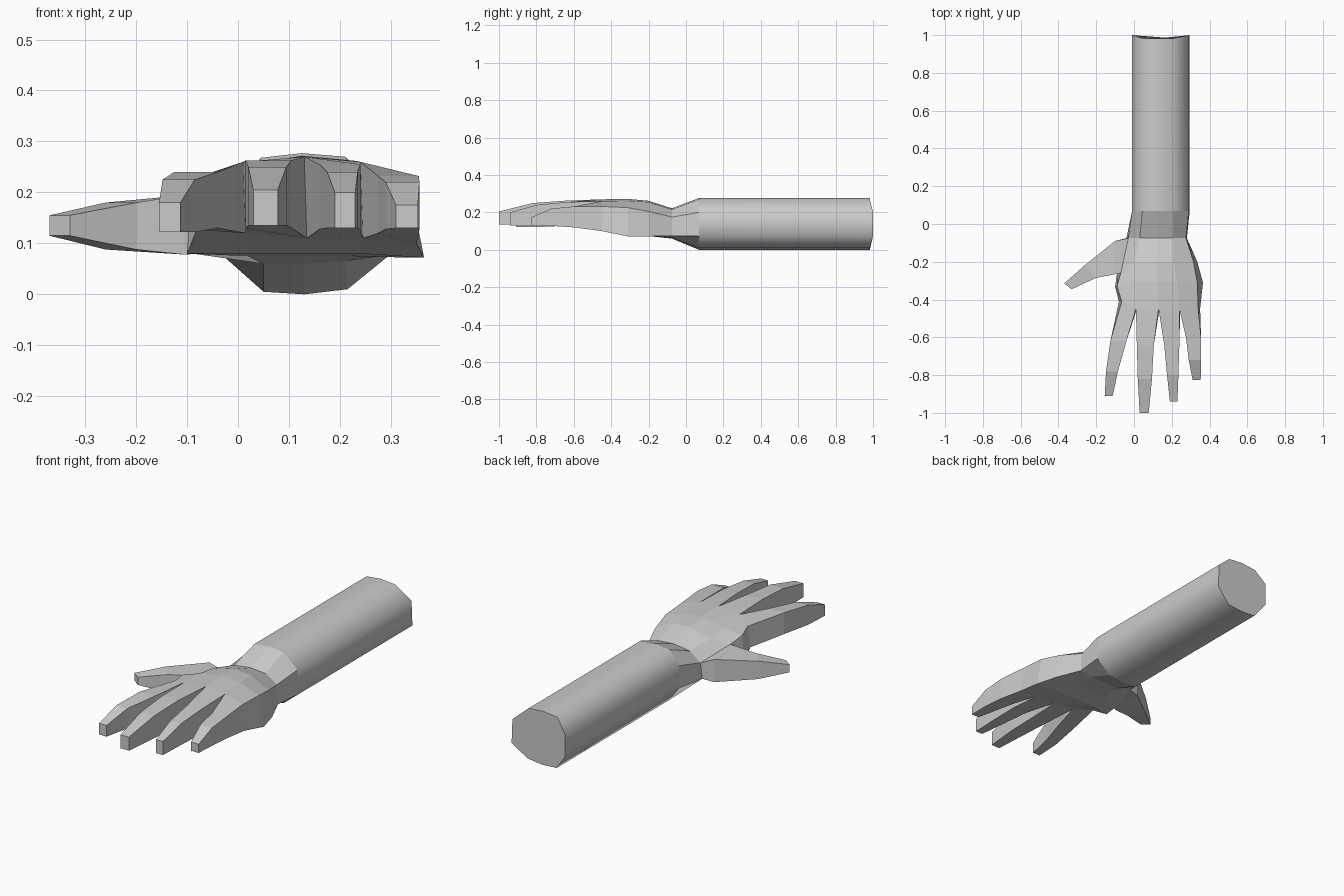
import bpy
import bmesh

cube = bpy.data.objects.get("Cube")
if cube:
    bpy.data.objects.remove(cube, do_unlink=True)

skin = bpy.data.materials.new("light grey")
skin.use_nodes = True
grey = (0.6, 0.6, 0.6, 1.0)
skin.diffuse_color = grey
skin.node_tree.nodes["Principled BSDF"].inputs["Base Color"].default_value = grey

# Cross-sections (x, z): five points over the top, then five back underneath
FOREARM = [(-.01, .2), (.045, .268), (.125, .277), (.21, .27), (.29, .2),
           (.295, .075), (.215, .01), (.13, 0), (.05, .005), (-.01, .085)]
WRIST = [(-.03, .165), (.03, .21), (.125, .222), (.21, .215), (.275, .175),
         (.28, .075), (.21, .065), (.13, .06), (.05, .06), (-.04, .085)]
PALM = [(-.07, .2), (0, .235), (.12, .262), (.21, .255), (.315, .205),
        (.335, .072), (.22, .075), (.12, .075), (.02, .075), (-.09, .08)]
PALM_WIDE = [(-.09, .225), (0, .25), (.125, .272), (.23, .262), (.335, .225),
             (.365, .072), (.24, .08), (.13, .08), (.02, .08), (-.1, .08)]
KNUCKLES = [(-.065, .235), (.01, .26), (.13, .27), (.24, .26), (.34, .232),
            (.35, .1), (.245, .11), (.135, .11), (.015, .12), (-.08, .13)]
COUNT = len(FOREARM)
SIDE_POINTS = (0, 4, 5, 9)
THUMB_SIDE = (0, 9)

# Finger sections: y, left x, right x, top z, bottom z
FINGERS = [
    [(-.62, -.125, -.04, .24, .13), (-.78, -.148, -.085, .225, .122),
     (-.91, -.155, -.113, .18, .122)],
    [(-.64, .015, .105, .263, .13), (-.82, .02, .095, .25, .135),
     (-1, .03, .078, .205, .135)],
    [(-.64, .16, .24, .255, .128), (-.8, .175, .235, .24, .13),
     (-.94, .19, .23, .2, .13)],
    [(-.6, .275, .355, .232, .12), (-.72, .29, .356, .22, .128),
     (-.825, .31, .353, .175, .13)],
]
# Thumb sections: outer xy, inner xy, top z, bottom z
THUMB = [((-.1, -.09), (-.105, -.267), .195, .078),
         ((-.26, -.218), (-.2, -.285), .18, .088),
         ((-.37, -.315), (-.33, -.345), .155, .115)]

bm = bmesh.new()


def add_ring(section, y, side_y=None, sides=SIDE_POINTS):
    """Place a cross-section at y, with chosen side points shifted to side_y."""
    ring = []
    for i, (x, z) in enumerate(section):
        shifted = side_y is not None and i in sides
        ring.append(bm.verts.new((x, side_y if shifted else y, z)))
    return ring


def bridge(a, b, skip=(), smooth=False):
    """Join two loops of equal length with quads."""
    n = len(a)
    for i in range(n):
        if i not in skip:
            j = (i + 1) % n
            face = bm.faces.new((a[i], a[j], b[j], b[i]))
            face.smooth = smooth


def grow_digit(base, sections):
    """Extend a digit from four base corners through its sections."""
    loop = base
    for left, right, top, bottom in sections:
        corners = [(*left, top), (*right, top), (*right, bottom), (*left, bottom)]
        new_loop = [bm.verts.new(c) for c in corners]
        bridge(loop, new_loop)
        loop = new_loop
    bm.faces.new(loop)


# Forearm, wrist and palm as one continuous skin
elbow = add_ring(FOREARM, .983, 1.0)
arm_end = add_ring(FOREARM, .07)
wrist = add_ring(WRIST, -.075)
palm = add_ring(PALM, -.2, -.26, THUMB_SIDE)
palm_wide = add_ring(PALM_WIDE, -.31, -.33, THUMB_SIDE)
knuckles = add_ring(KNUCKLES, -.45, -.41, THUMB_SIDE)

bm.faces.new(elbow)
bridge(elbow, arm_end, smooth=True)
bridge(arm_end, wrist)
bridge(wrist, palm, skip=(COUNT - 1,))
bridge(palm, palm_wide)
bridge(palm_wide, knuckles)

# Four fingers from the knuckle faces
for i, finger in enumerate(FINGERS):
    base = [knuckles[i], knuckles[i + 1], knuckles[-2 - i], knuckles[-1 - i]]
    grow_digit(base, [((xl, y), (xr, y), top, bottom)
                      for y, xl, xr, top, bottom in finger])

# Thumb from the open side of the palm
grow_digit([wrist[0], palm[0], palm[-1], wrist[-1]], THUMB)

bmesh.ops.recalc_face_normals(bm, faces=bm.faces)
mesh = bpy.data.meshes.new("forearm_and_hand")
bm.to_mesh(mesh)
bm.free()
mesh.materials.append(skin)
arm = bpy.data.objects.new("forearm_and_hand", mesh)
bpy.context.collection.objects.link(arm)
